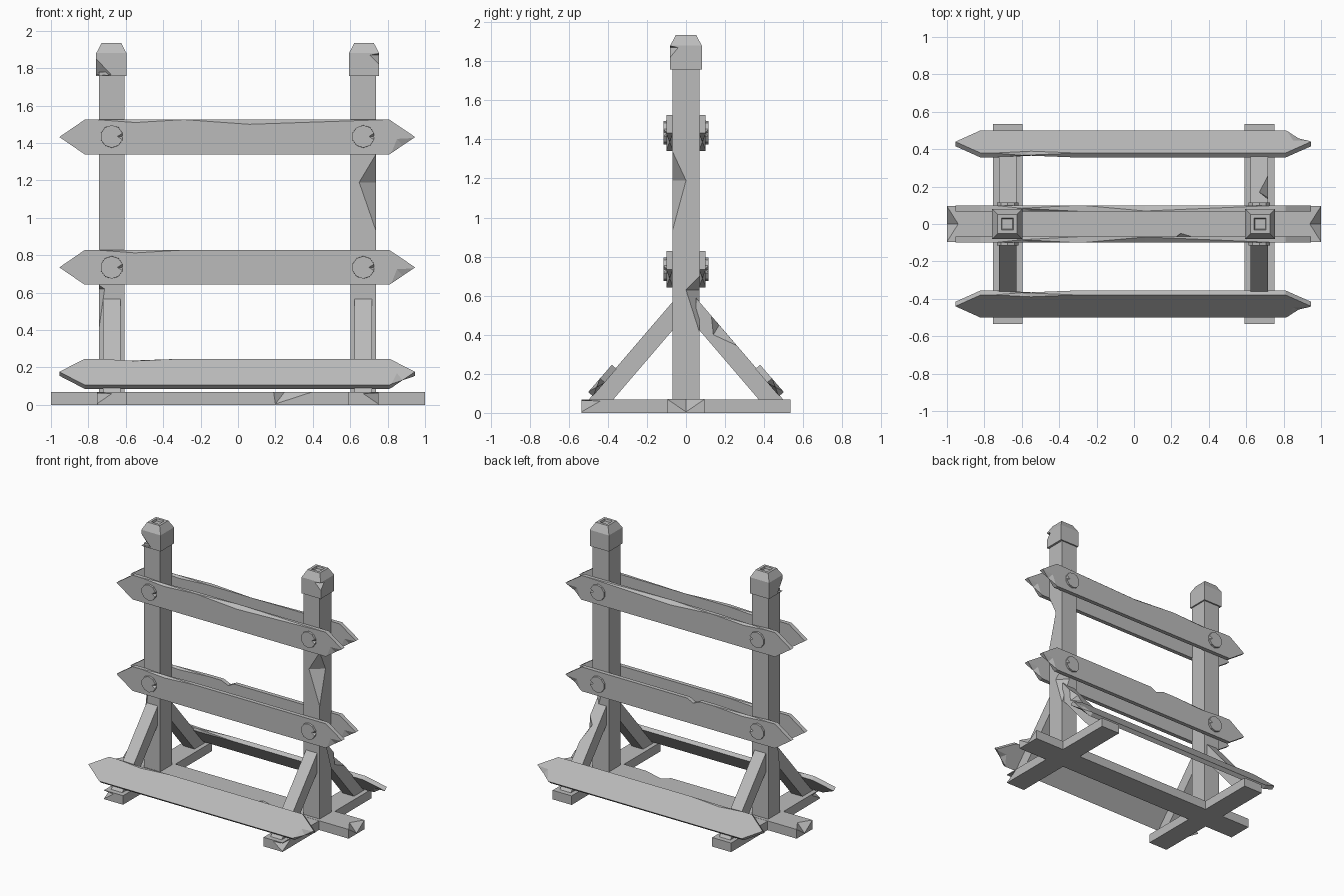
import bpy, bmesh, math
from mathutils import Vector

cube = bpy.data.objects.get("Cube")
if cube:
    bpy.data.objects.remove(cube, do_unlink=True)

grey = bpy.data.materials.new("plain grey")
grey.use_nodes = True
colour = (0.5, 0.5, 0.5, 1)
grey.diffuse_color = colour
grey.node_tree.nodes["Principled BSDF"].inputs["Base Color"].default_value = colour


def finish(name, bm):
    bmesh.ops.recalc_face_normals(bm, faces=bm.faces)
    mesh = bpy.data.meshes.new(name)
    bm.to_mesh(mesh)
    bm.free()
    mesh.materials.append(grey)
    ob = bpy.data.objects.new(name, mesh)
    bpy.context.collection.objects.link(ob)
    return ob


def prism(name, outline, axis, lo, hi):
    """Extrude a 2D outline along x or y."""
    bm = bmesh.new()
    place = (lambda p, d: (d, *p)) if axis == "x" else (lambda p, d: (p[0], d, p[1]))
    face = bm.faces.new([bm.verts.new(place(p, lo)) for p in outline])
    new = bmesh.ops.extrude_face_region(bm, geom=[face])["geom"]
    shift = Vector(place((0, 0), hi - lo))
    bmesh.ops.translate(bm, vec=shift, verts=[v for v in new if isinstance(v, bmesh.types.BMVert)])
    return finish(name, bm)


def box(name, x, y, z):
    return prism(name, [(x[0], z[0]), (x[1], z[0]), (x[1], z[1]), (x[0], z[1])], "y", *y)


def chip(ob, low, high, a, b):
    """Split a wedge off the edge low-high, reaching to a and b on its two faces."""
    low, high, a, b = map(Vector, (low, high, a, b))
    out = (low + high) * 1.0 - (a + b) / 2
    bm = bmesh.new()
    for p in (low, high, a, b, out):
        bm.verts.new(p)
    bmesh.ops.convex_hull(bm, input=bm.verts)
    cutter = finish("chip_cutter", bm)
    cutter.hide_render = True
    mod = ob.modifiers.new("chip", "BOOLEAN")
    mod.operation, mod.object, mod.solver = "DIFFERENCE", cutter, "EXACT"
    bpy.context.view_layer.objects.active = ob
    bpy.ops.object.modifier_apply(modifier=mod.name)
    bpy.data.objects.remove(cutter, do_unlink=True)


def board(name, notch=False):
    """Pointed plank around its own centre, chipped at the tips."""
    h, t = 0.0925, 0.016
    outline = [(-0.955, 0), (-0.82, -h), (0.81, -h), (0.947, 0), (0.81, h)]
    if notch:
        outline += [(-0.08, h), (-0.13, h - 0.025), (-0.19, h)]
    ob = prism(name, outline + [(-0.82, h)], "y", -t, t)
    for s in (-1, 1):
        chip(ob, (-0.75, s * t, h), (-0.3, s * t, h), (-0.55, s * t, h - 0.015), (-0.6, 0, h))
        chip(ob, (0.94, s * t, -0.005), (0.82, s * t, -0.086),
             (0.85, s * t, -0.01), (0.88, 0, -0.0453))
    return ob


# Ground beam with split ends and a gouge in front
beam = box("ground_beam", (-1, 1), (-0.095, 0.095), (0, 0.07))
for s in (-1, 1):
    chip(beam, (s, -0.095, 0.07), (s, 0.095, 0.07), (s, 0, 0.005), (s * 0.94, 0, 0.07))
chip(beam, (0.19, -0.095, 0.07), (0.4, -0.095, 0.07), (0.2, -0.095, 0.005), (0.25, -0.05, 0.07))

for side, cx in (("right", -0.675), ("left", 0.67)):
    # Cross foot
    foot = box(side + "_foot", (cx - 0.08, cx + 0.08), (-0.535, 0.535), (0, 0.069))
    out = cx + math.copysign(0.08, cx)
    chip(foot, (out, -0.535, 0.005), (out, -0.535, 0.065), (out, -0.44, 0.06), (cx, -0.535, 0.06))

    # Post with gouged edges
    post = box(side + "_post", (cx - 0.068, cx + 0.068), (-0.07, 0.07), (0.01, 1.78))
    e = cx + 0.068
    if side == "left":
        chip(post, (e, -0.07, 0.93), (e, -0.07, 1.34), (e - 0.09, -0.07, 1.19), (e, 0, 1.19))
        chip(post, (e, 0.07, 0.41), (e, 0.07, 0.7), (e - 0.07, 0.07, 0.63), (e, 0, 0.63))
    else:
        e = cx - 0.068
        chip(post, (e, -0.07, 0.41), (e, -0.07, 0.64), (e + 0.03, -0.07, 0.62), (e, -0.04, 0.62))

    # Cap: tapered block with a shallow sunken top
    cap_x = cx - 0.002 if side == "right" else cx + 0.004
    bm = bmesh.new()
    rings = [(0.081, 1.757), (0.081, 1.88), (0.052, 1.935), (0.032, 1.935), (0.028, 1.92)]
    loops = [[bm.verts.new((cap_x + sx * r, sy * r, z))
              for sx, sy in ((-1, -1), (1, -1), (1, 1), (-1, 1))] for r, z in rings]
    for lower, upper in zip(loops, loops[1:]):
        for i in range(4):
            j = (i + 1) % 4
            bm.faces.new((lower[i], lower[j], upper[j], upper[i]))
    bm.faces.new(loops[0])
    bm.faces.new(loops[-1])
    cap = finish(side + "_post_cap", bm)
    if side == "right":
        e = cap_x - 0.081
        chip(cap, (e, -0.081, 1.758), (e, -0.081, 1.85), (e + 0.08, -0.081, 1.765), (e, -0.02, 1.765))
    else:
        e = cap_x + 0.081
        chip(cap, (e, -0.081, 1.82), (e, -0.081, 1.879), (e - 0.05, -0.081, 1.87), (e, -0.04, 1.87))

    for face, s in (("front", -1), ("back", 1)):
        # Slanted brace
        outline = [(s * 0.05, 0.59), (s * 0.05, 0.445), (s * 0.38, 0.06), (s * 0.505, 0.06)]
        brace = prism(f"{side}_{face}_brace", outline, "x", cx - 0.047, cx + 0.047)
        if side == "left" and s == 1:
            e = cx + 0.047
            chip(brace, (e, 0.13, 0.496), (e, 0.26, 0.345), (e, 0.14, 0.4), (cx, 0.17, 0.45))

        # Bolts through the rails
        for level, z in (("upper", 1.435), ("lower", 0.735)):
            bm = bmesh.new()
            bmesh.ops.create_cone(bm, cap_ends=True, segments=10, radius1=0.062,
                                  radius2=0.06, depth=0.045)
            bolt = finish(f"{side}_{face}_{level}_bolt", bm)
            chip(bolt, (0.058, -0.018, 0.0225), (0.058, 0.018, 0.0225),
                 (0.03, 0, 0.0225), (0.058, 0, 0.005))
            bolt.rotation_euler.x = -s * math.pi / 2
            bolt.location = (cx, s * 0.092, z)

for face, s in (("front", -1), ("back", 1)):
    # Rails on both faces of the posts
    for level, z in (("upper", 1.432), ("lower", 0.735)):
        rail = board(f"{face}_{level}_rail", notch=(s == 1 and level == "lower"))
        if level == "upper":
            y = s * 0.016
            chip(rail, (-0.28, y, 0.0925), (0.78, y, 0.0925), (0.06, y, 0.068), (0.06, -y * 0.9, 0.0925))
        rail.location = (0, s * 0.084, z)

    # Leaning board on the braces
    low_board = board(face + "_leaning_board")
    low_board.rotation_euler.x = s * math.radians(41)
    low_board.location = (0, s * 0.428, 0.166)
